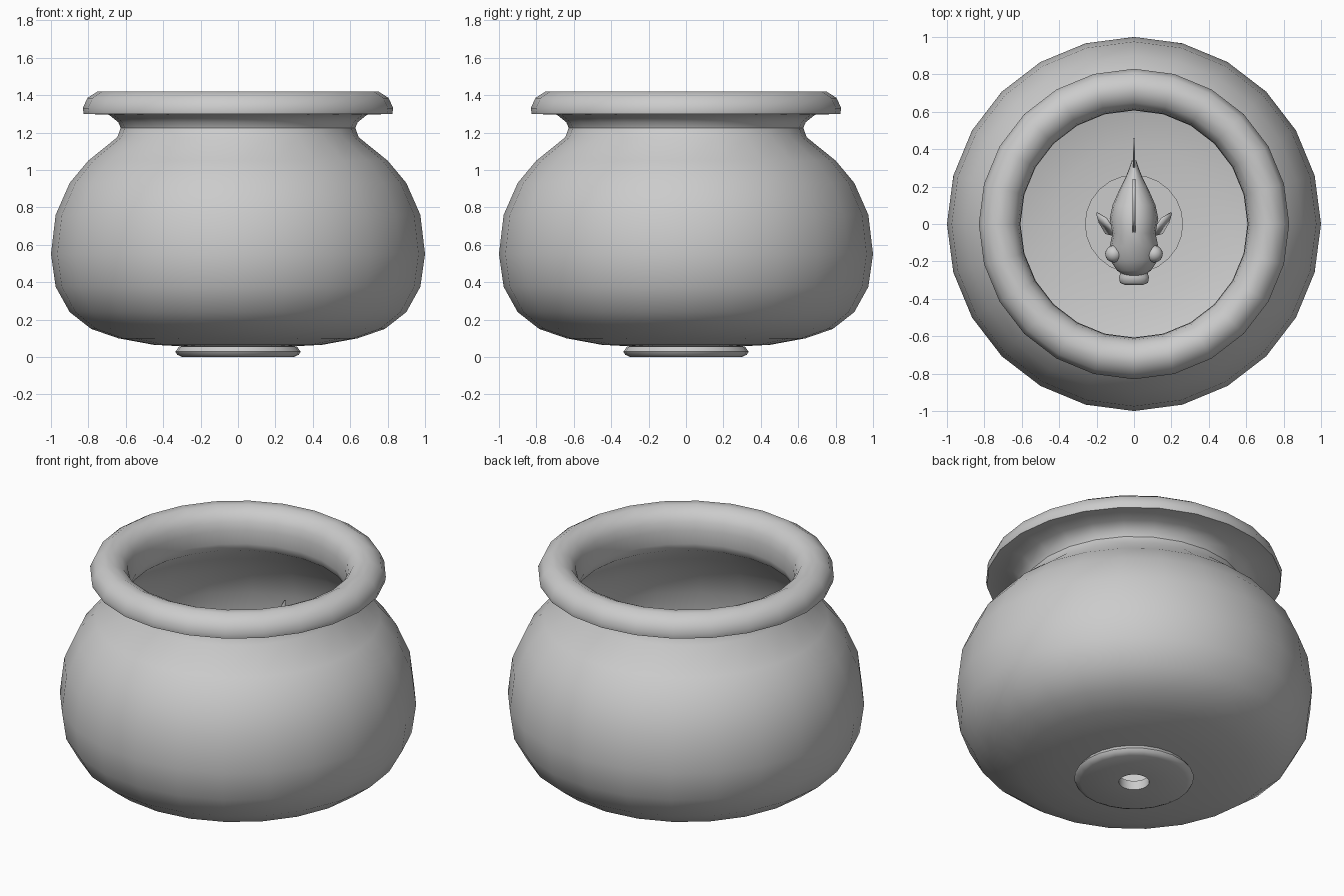
import bpy, bmesh, math
from mathutils import Vector

cube = bpy.data.objects.get("Cube")
if cube:
    bpy.data.objects.remove(cube, do_unlink=True)

grey = bpy.data.materials.new("plain_grey")
grey.use_nodes = True
COLOUR = (0.6, 0.6, 0.6, 1)
grey.diffuse_color = COLOUR
grey.node_tree.nodes["Principled BSDF"].inputs["Base Color"].default_value = COLOUR


def finish(name, bm, angle=40):
    bmesh.ops.recalc_face_normals(bm, faces=bm.faces)
    mesh = bpy.data.meshes.new(name)
    bm.to_mesh(mesh)
    bm.free()
    mesh.materials.append(grey)
    ob = bpy.data.objects.new(name, mesh)
    bpy.context.collection.objects.link(ob)
    bpy.ops.object.select_all(action="DESELECT")
    ob.select_set(True)
    bpy.context.view_layer.objects.active = ob
    bpy.ops.object.shade_smooth_by_angle(angle=math.radians(angle))
    return ob


def bridge(bm, a, b):
    n = len(a)
    for i in range(n):
        bm.faces.new((a[i], a[(i + 1) % n], b[(i + 1) % n], b[i]))


def lathe(name, profile, sides=24):
    """Revolve a closed (radius, height) profile around z."""
    bm = bmesh.new()
    turns = [math.tau * i / sides for i in range(sides)]
    rings = [[bm.verts.new((r * math.cos(t), r * math.sin(t), z)) for t in turns]
             for r, z in profile]
    for k, ring in enumerate(rings):
        bridge(bm, ring, rings[(k + 1) % len(rings)])
    return finish(name, bm)


def loft(name, sections, sides=16):
    """Oval sections (y, half width, half height, centre z) along y."""
    bm = bmesh.new()
    turns = [math.tau * i / sides for i in range(sides)]
    rings = [[bm.verts.new((w * math.cos(t), y, z + h * math.sin(t))) for t in turns]
             for y, w, h, z in sections]
    for a, b in zip(rings, rings[1:]):
        bridge(bm, a, b)
    bm.faces.new(rings[0])
    bm.faces.new(rings[-1])
    return finish(name, bm, 60)


def fin(name, outline, thickness=0.012):
    """Thin plate from a 3D outline."""
    bm = bmesh.new()
    bm.faces.new([bm.verts.new(p) for p in outline])
    ob = finish(name, bm)
    plate = ob.modifiers.new("thickness", "SOLIDIFY")
    plate.thickness = thickness
    plate.offset = 0
    return ob


# Bowl: outer wall, then the rolled rim, then the inner wall
outer_wall = [(0.26, 0.055), (0.45, 0.065), (0.64, 0.1), (0.785, 0.15), (0.9, 0.24),
              (0.975, 0.375), (1, 0.55), (0.975, 0.76), (0.9, 0.93), (0.8, 1.05),
              (0.645, 1.175), (0.627, 1.225), (0.64, 1.255), (0.69, 1.295)]
rim = [(0.825, 1.3), (0.83, 1.33), (0.805, 1.385), (0.75, 1.42), (0.7, 1.42),
       (0.65, 1.395), (0.62, 1.35), (0.61, 1.3), (0.607, 1.22)]
inner_wall = [(r - 0.025, z + (0.025 if z < 0.3 else 0)) for r, z in outer_wall[1:11]]
lathe("bowl", outer_wall + rim + inner_wall[::-1] + [(0.26, 0.08)])

# Foot with a drain hole
lathe("foot", [(0.085, 0), (0.3, 0), (0.325, 0.012), (0.335, 0.028),
               (0.315, 0.056), (0.085, 0.056)])

# Fish
Z = 0.75
loft("fish_body", [(-0.275, 0.05, 0.04, Z - 0.01), (-0.25, 0.09, 0.075, Z),
                   (-0.19, 0.13, 0.115, Z), (-0.12, 0.13, 0.145, Z),
                   (-0.05, 0.115, 0.165, Z), (0.03, 0.13, 0.165, Z),
                   (0.1, 0.115, 0.145, Z), (0.18, 0.08, 0.11, Z),
                   (0.25, 0.045, 0.075, Z), (0.3, 0.025, 0.055, Z),
                   (0.34, 0.012, 0.05, Z)])
loft("fish_lips", [(-0.325, 0.05, 0.025, Z - 0.02), (-0.315, 0.075, 0.045, Z - 0.02),
                   (-0.285, 0.08, 0.05, Z - 0.02), (-0.25, 0.07, 0.045, Z - 0.02)])
fin("tail_fin", [(0, 0.3, Z + 0.05), (0, 0.38, Z + 0.16), (0, 0.46, Z + 0.23),
                 (0, 0.44, Z + 0.1), (0, 0.4, Z), (0, 0.44, Z - 0.1),
                 (0, 0.46, Z - 0.2), (0, 0.38, Z - 0.14), (0, 0.3, Z - 0.05)])
fin("dorsal_fin", [(0, -0.06, Z + 0.15), (0, 0.02, Z + 0.22), (0, 0.12, Z + 0.27),
                   (0, 0.24, Z + 0.25), (0, 0.2, Z + 0.16), (0, 0.17, Z + 0.1)], 0.015)
fin("belly_fin", [(0, 0.12, Z - 0.12), (0, 0.22, Z - 0.2), (0, 0.22, Z - 0.08)])

for side, s in (("left", 1), ("right", -1)):
    # Bulging eyes and side fins
    bm = bmesh.new()
    bmesh.ops.create_uvsphere(bm, u_segments=16, v_segments=10, radius=0.046)
    bmesh.ops.translate(bm, verts=bm.verts, vec=Vector((s * 0.108, -0.16, Z + 0.06)))
    finish(side + "_eye", bm, 60)
    fin(side + "_side_fin", [(s * 0.11, -0.03, Z - 0.04), (s * 0.15, 0.03, Z - 0.05),
                             (s * 0.2, 0.06, Z - 0.07), (s * 0.185, 0.01, Z - 0.1),
                             (s * 0.15, -0.05, Z - 0.1), (s * 0.11, -0.06, Z - 0.08)])
